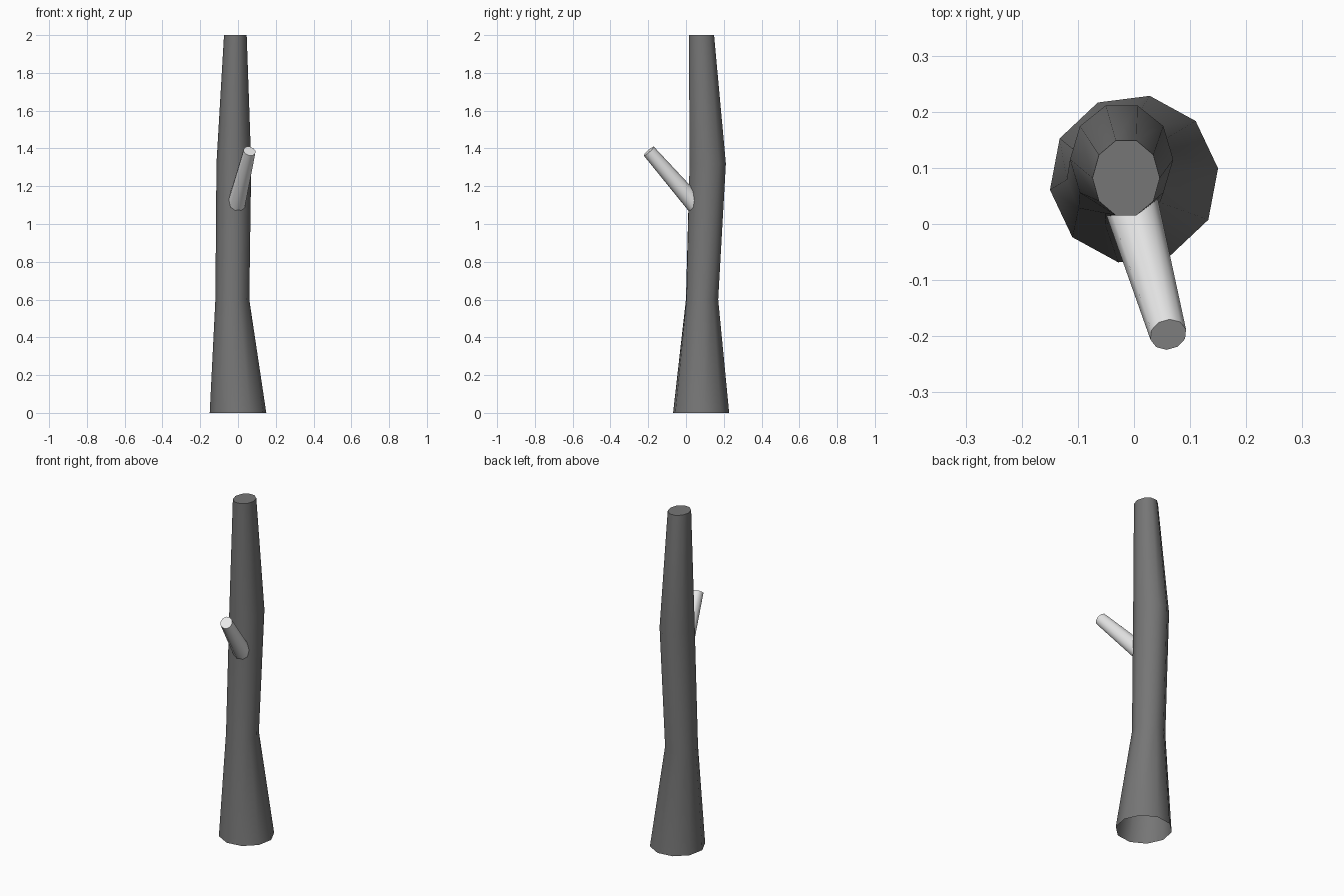
import bpy, bmesh, math
from mathutils import Vector

if "Cube" in bpy.data.objects:
    bpy.data.objects.remove(bpy.data.objects["Cube"])

SIDES = 10


def material(name, value):
    m = bpy.data.materials.new(name)
    m.diffuse_color = (value, value, value, 1)
    m.use_nodes = True
    m.node_tree.nodes["Principled BSDF"].inputs["Base Color"].default_value = m.diffuse_color
    return m


def loft(name, rings, mat):
    """Join rings of points into a tube, closed at its far end only."""
    bm = bmesh.new()
    loops = [[bm.verts.new(p) for p in ring] for ring in rings]
    for a, b in zip(loops, loops[1:]):
        for i in range(SIDES):
            j = (i + 1) % SIDES
            bm.faces.new((a[i], a[j], b[j], b[i]))
    bm.faces.new(loops[-1])
    mesh = bpy.data.meshes.new(name)
    bm.to_mesh(mesh)
    bm.free()
    mesh.materials.append(mat)
    ob = bpy.data.objects.new(name, mesh)
    bpy.context.collection.objects.link(ob)
    bpy.ops.object.select_all(action='DESELECT')
    ob.select_set(True)
    bpy.context.view_layer.objects.active = ob
    bpy.ops.object.shade_smooth_by_angle(angle=math.radians(42))
    return ob


def ring(centre, u, v, ru, rv, turn=0.0):
    angles = [turn + math.tau * i / SIDES for i in range(SIDES)]
    return [centre + u * (ru * math.cos(a)) + v * (rv * math.sin(a)) for a in angles]


bark = material("dark_grey_bark", 0.18)
wood = material("pale_grey_wood", 0.8)

# Trunk: x, y, z, x radius, y radius, turn in degrees for each ring
X, Y = Vector((1, 0, 0)), Vector((0, 1, 0))
sections = [
    (0.0, 0.08, 0.0, 0.151, 0.151, 7.3),
    (-0.03, 0.085, 0.6, 0.09, 0.088, 4),
    (-0.022, 0.115, 1.32, 0.092, 0.101, 0),
    (-0.014, 0.082, 2.0, 0.06, 0.07, 0),
]
loft("trunk", [ring(Vector((x, y, z)), X, Y, rx, ry, math.radians(t))
               for x, y, z, rx, ry, t in sections], bark)

# Cut branch stub, tapering out of the trunk towards the front
base, tip = Vector((-0.012, 0.06, 1.091)), Vector((0.061, -0.197, 1.386))
axis = (tip - base).normalized()
u = axis.cross(Vector((0, 0, 1))).normalized()
v = axis.cross(u)
loft("branch", [ring(base, u, v, 0.05, 0.05), ring(tip, u, v, 0.033, 0.036)], wood)
